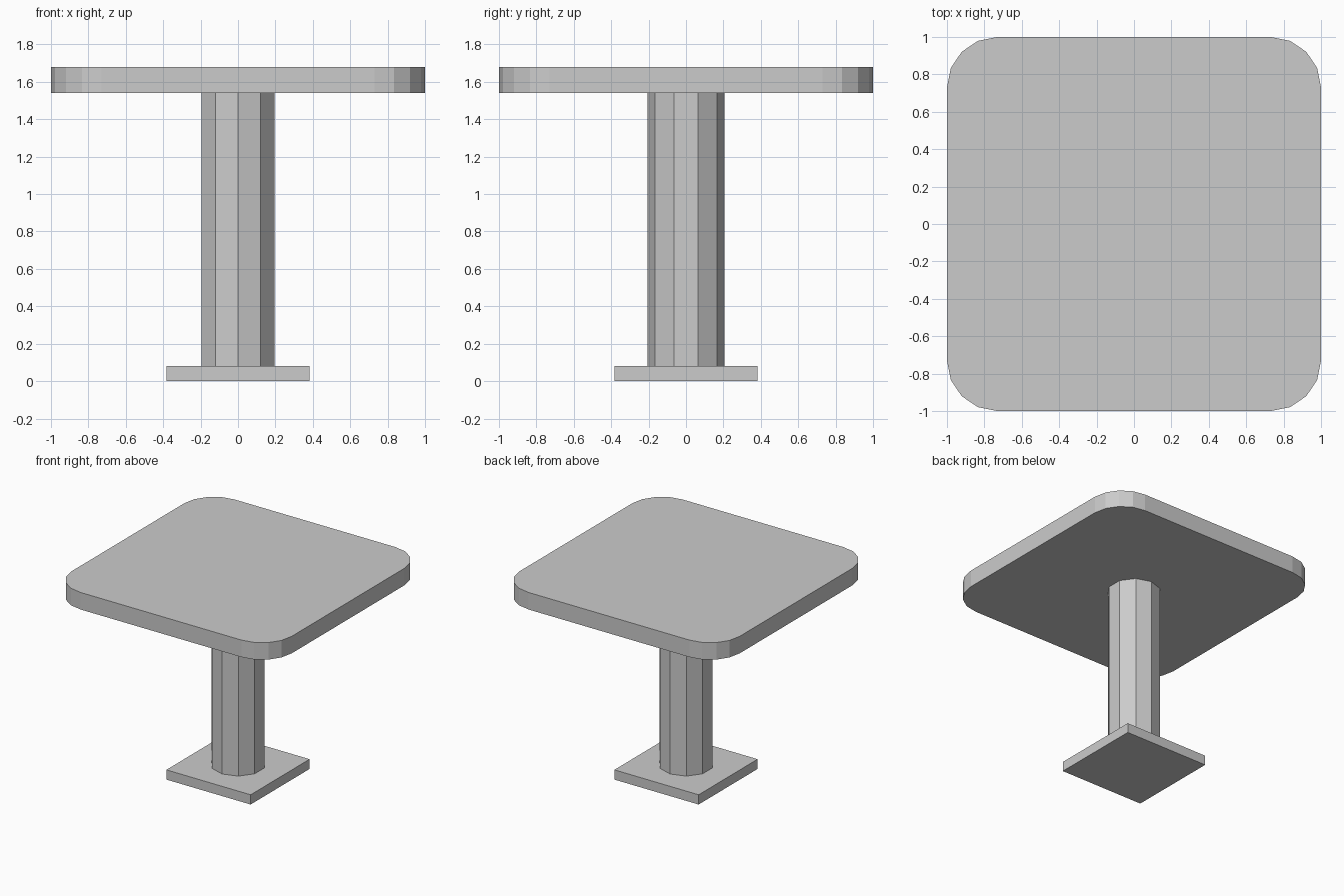
import bpy
import bmesh

default = bpy.data.objects.get("Cube")
if default:
    bpy.data.objects.remove(default, do_unlink=True)

# One plain grey for the whole table
grey = bpy.data.materials.new("plain_grey")
grey.use_nodes = True
colour = (0.6, 0.6, 0.6, 1)
grey.diffuse_color = colour
grey.node_tree.nodes["Principled BSDF"].inputs["Base Color"].default_value = colour


def finish(obj, name):
    obj.name = obj.data.name = name
    obj.data.materials.clear()
    obj.data.materials.append(grey)
    return obj


def slab(name, width, bottom, top, corner=0):
    """Square slab, with optional rounded vertical corners."""
    bm = bmesh.new()
    bmesh.ops.create_cube(bm, size=1)
    bmesh.ops.scale(bm, vec=(width, width, top - bottom), verts=bm.verts)
    bmesh.ops.translate(bm, vec=(0, 0, (top + bottom) / 2), verts=bm.verts)
    if corner:
        upright = [e for e in bm.edges
                   if abs(e.verts[0].co.z - e.verts[1].co.z) > 0.01]
        bmesh.ops.bevel(bm, geom=upright, offset=corner, offset_type='OFFSET',
                        segments=4, profile=0.5, affect='EDGES')
    mesh = bpy.data.meshes.new(name)
    bm.to_mesh(mesh)
    bm.free()
    obj = bpy.data.objects.new(name, mesh)
    bpy.context.collection.objects.link(obj)
    return finish(obj, name)


BASE_TOP, TOP_BOTTOM, TOP_TOP = 0.08, 1.54, 1.68

# Foot plate and rounded table top
slab("base_plate", 0.766, 0, BASE_TOP)
slab("table_top", 2, TOP_BOTTOM, TOP_TOP, corner=0.27)

# Ten-sided column between them
bpy.ops.mesh.primitive_cylinder_add(
    vertices=10, radius=0.205, depth=TOP_BOTTOM - BASE_TOP,
    location=(0, 0, (TOP_BOTTOM + BASE_TOP) / 2))
finish(bpy.context.object, "column")
